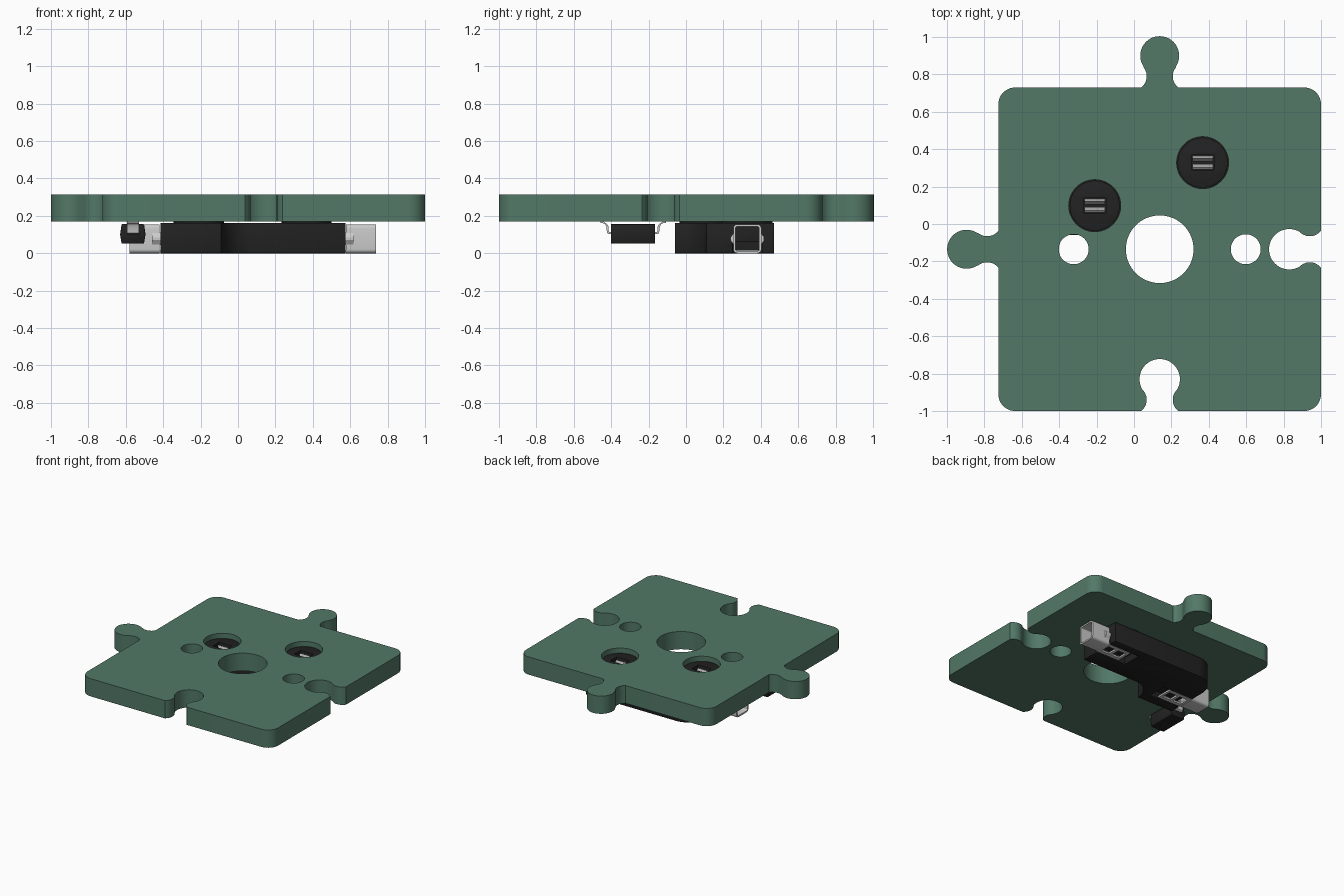
import bpy, bmesh
from math import sin, cos, pi, radians, atan2
from mathutils import Matrix, Vector

if "Cube" in bpy.data.objects:
    bpy.data.objects.remove(bpy.data.objects["Cube"])


def material(name, rgb):
    m = bpy.data.materials.new(name)
    m.diffuse_color = (*rgb, 1)
    m.use_nodes = True
    m.node_tree.nodes["Principled BSDF"].inputs["Base Color"].default_value = m.diffuse_color
    return m


GREEN = material("board_green", (0.085, 0.19, 0.135))
BLACK = material("black_plastic", (0.016, 0.016, 0.016))
METAL = material("tin_metal", (0.58, 0.58, 0.57))


def arc(cx, cy, r, a0, a1, n=12):
    return [(cx + r * cos(radians(a0 + (a1 - a0) * i / n)),
             cy + r * sin(radians(a0 + (a1 - a0) * i / n))) for i in range(n + 1)]


def circle(cx, cy, r, n=48):
    return arc(cx, cy, r, 0, 360, n)[:-1]


def rect(x0, x1, y0, y1):
    return [(x0, y0), (x1, y0), (x1, y1), (x0, y1)]


def extrude(name, loops, lo, hi, mat, axis='Z', bevel=0, cutters=()):
    """Extrude an outline with optional inner holes; axis X maps the outline to y, z."""
    cu = bpy.data.curves.new(name, 'CURVE')
    cu.dimensions, cu.fill_mode, cu.extrude = '2D', 'BOTH', (hi - lo) / 2
    for pts in loops:
        s = cu.splines.new('POLY')
        s.points.add(len(pts) - 1)
        for p, (x, y) in zip(s.points, pts):
            p.co = (x, y, 0, 1)
        s.use_cyclic_u = True
    ob = bpy.data.objects.new(name, cu)
    bpy.context.collection.objects.link(ob)
    bpy.ops.object.select_all(action='DESELECT')
    bpy.context.view_layer.objects.active = ob
    ob.select_set(True)
    bpy.ops.object.convert(target='MESH')
    ob = bpy.context.object
    ob.name = name
    bm = bmesh.new()
    bm.from_mesh(ob.data)
    bmesh.ops.remove_doubles(bm, verts=bm.verts, dist=1e-5)
    bmesh.ops.translate(bm, verts=bm.verts, vec=(0, 0, (lo + hi) / 2))
    if axis == 'X':
        bm.transform(Matrix(((0, 0, 1, 0), (1, 0, 0, 0), (0, 1, 0, 0), (0, 0, 0, 1))))
    bmesh.ops.recalc_face_normals(bm, faces=bm.faces)
    bm.to_mesh(ob.data)
    bm.free()
    ob.data.materials.clear()
    ob.data.materials.append(mat)
    for c in cutters:
        m = ob.modifiers.new("pocket", 'BOOLEAN')
        m.operation, m.object, m.solver = 'DIFFERENCE', c, 'EXACT'
    if bevel:
        m = ob.modifiers.new("edge", 'BEVEL')
        m.width, m.segments, m.limit_method, m.angle_limit = bevel, 2, 'ANGLE', radians(40)
    if cutters or bevel:
        bpy.ops.object.convert(target='MESH')
    bpy.ops.object.shade_smooth_by_angle(angle=radians(30))
    return ob


# Circuit board: rounded square with interlocking tabs and notches
def knob(depth_sign):
    d, r, fx, fy, fr = 0.17, 0.104 if depth_sign > 0 else 0.108, 0.145, 0.06, 0.0755
    a = 37.2
    right = arc(fx, fy, fr, 233, 180 - a, 8) + arc(0, d, r, -a, 90, 20)[1:]
    left = [(-x, y) for x, y in right]
    return [(s, depth_sign * y) for s, y in left + right[::-1][1:]]


L, R, B, T, C = -0.725, 1.0, -1.0, 0.73, 0.09
SX, SY = 0.1375, -0.135
edges = [((SX, B), 0, -1, (R - C, B + C)), ((R, SY), 90, -1, (R - C, T - C)),
         ((SX, T), 180, 1, (L + C, T - C)), ((L, SY), 270, 1, (L + C, B + C))]
outline = []
for (cx, cy), ang, sign, corner in edges:
    t = Vector((round(cos(radians(ang))), round(sin(radians(ang)))))
    n = Vector((t.y, -t.x))
    outline += [tuple(Vector((cx, cy)) + s * t + d * n) for s, d in knob(sign)]
    outline += arc(*corner, C, ang - 90, ang)

PINS = [(-0.21, 0.098, -1), (0.367, 0.328, 1)]
holes = [circle(SX, SY, 0.181, 64), circle(SX - 0.46, SY, 0.08), circle(SX + 0.46, SY, 0.08)]
holes += [circle(x, y, 0.139) for x, y, s in PINS]
extrude("circuit_board", [outline] + holes, 0.17, 0.315, GREEN)

# Socket body: stepped outline, with pockets underneath for the contacts
body = ([(-0.415, -0.06), (-0.09, -0.06)] + arc(0.08, -0.06, 0.17, 170, 95, 10)
        + [(0.575, 0.11), (0.575, 0.47)] + arc(-0.235, 0.29, 0.18, 90, 180, 14))
cutters = []
for x, y, s in PINS:
    a, b = sorted((x - s * 0.07, x + s * 0.4))
    cutters.append(extrude("pocket_cutter", [rect(a, b, y - 0.078, y + 0.078)],
                           -0.05, 0.06, BLACK))
extrude("socket_body", [body], 0, 0.162, BLACK, bevel=0.01, cutters=cutters)
for c in cutters:
    bpy.data.objects.remove(c)

for x, y, s in PINS:
    side = "left" if s < 0 else "right"
    # Sleeve that fills the board hole, with a slot for the pin
    extrude(side + "_sleeve", [circle(x, y, 0.134), rect(x - 0.06, x + 0.06, y - 0.04, y + 0.04)],
            0.155, 0.276, BLACK, bevel=0.008)
    # Pair of spring leaves gripping the pin
    for k in (-1, 1):
        leaf = [(y + k * 0.036, 0.1), (y + k * 0.036, 0.25), (y + k * 0.026, 0.26),
                (y + k * 0.007, 0.2), (y + k * 0.012, 0.1)]
        extrude(side + "_spring_leaf", [leaf], x - 0.055, x + 0.055, METAL, 'X')
    # Solder contact: open channel outside the body
    tip, wall = x + s * 0.37, x + s * 0.2
    a, b = sorted((tip, wall))
    w, t, h, r = 0.075, 0.012, 0.155, 0.022

    def ring(w, lo, hi, r):
        return (arc(y + w - r, hi - r, r, 0, 90, 5) + arc(y - w + r, hi - r, r, 90, 180, 5)
                + arc(y - w + r, lo + r, r, 180, 270, 5) + arc(y + w - r, lo + r, r, 270, 360, 5))

    extrude(side + "_contact", [ring(w, 0, h, r), ring(w - t, t, h - t, r - t)],
            *sorted((tip, tip - s * 0.16)), METAL, 'X')
    # Floor strip with windows running under the body
    lo, hi = sorted((x, tip - s * 0.16))
    m = (lo + hi) / 2
    extrude(side + "_contact_strip",
            [rect(lo, hi, y - w + 0.005, y + w - 0.005),
             rect(lo + 0.02, m - 0.012, y - 0.04, y + 0.04),
             rect(m + 0.012, hi - 0.02, y - 0.04, y + 0.04)], 0.004, 0.018, METAL)
    # Flared side lugs
    for k in (-1, 1):
        lug = [(y + k * (w - 0.002), 0.045), (y + k * 0.09, 0.07),
               (y + k * 0.09, 0.085), (y + k * (w - 0.002), 0.11)]
        extrude(side + "_contact_lug", [lug], *sorted((wall, wall + s * 0.05)), METAL, 'X')

# Diode: tapered plastic body and two gull-wing leads
DX, DY = -0.5625, -0.283
prof = [(DX - 0.06, 0.052), (DX + 0.06, 0.052), (DX + 0.068, 0.1), (DX + 0.06, 0.156),
        (DX - 0.06, 0.156), (DX - 0.068, 0.1)]
diode = extrude("diode_body", [prof], 0, 0.236, BLACK, bevel=0.004)
diode.data.transform(Matrix(((1, 0, 0, 0), (0, 0, 1, DY - 0.118), (0, 1, 0, 0), (0, 0, 0, 1))))
diode.data.flip_normals()
for k in (-1, 1):
    centre = [(0.11, 0.102), (0.13, 0.102), (0.139, 0.108), (0.143, 0.142), (0.15, 0.155),
              (0.162, 0.162), (0.175, 0.163)]
    inner = [(d - 0.012 * min(1, i / 3) * (i < 5), z + 0.011 * (i < 3)) for i, (d, z) in enumerate(centre)]
    inner[-2:] = [(0.158, 0.17), (0.175, 0.17)]
    lead = [(DY + k * d, z) for d, z in centre + inner[::-1]]
    extrude("diode_lead", [lead], DX - 0.032, DX + 0.032, METAL, 'X')
